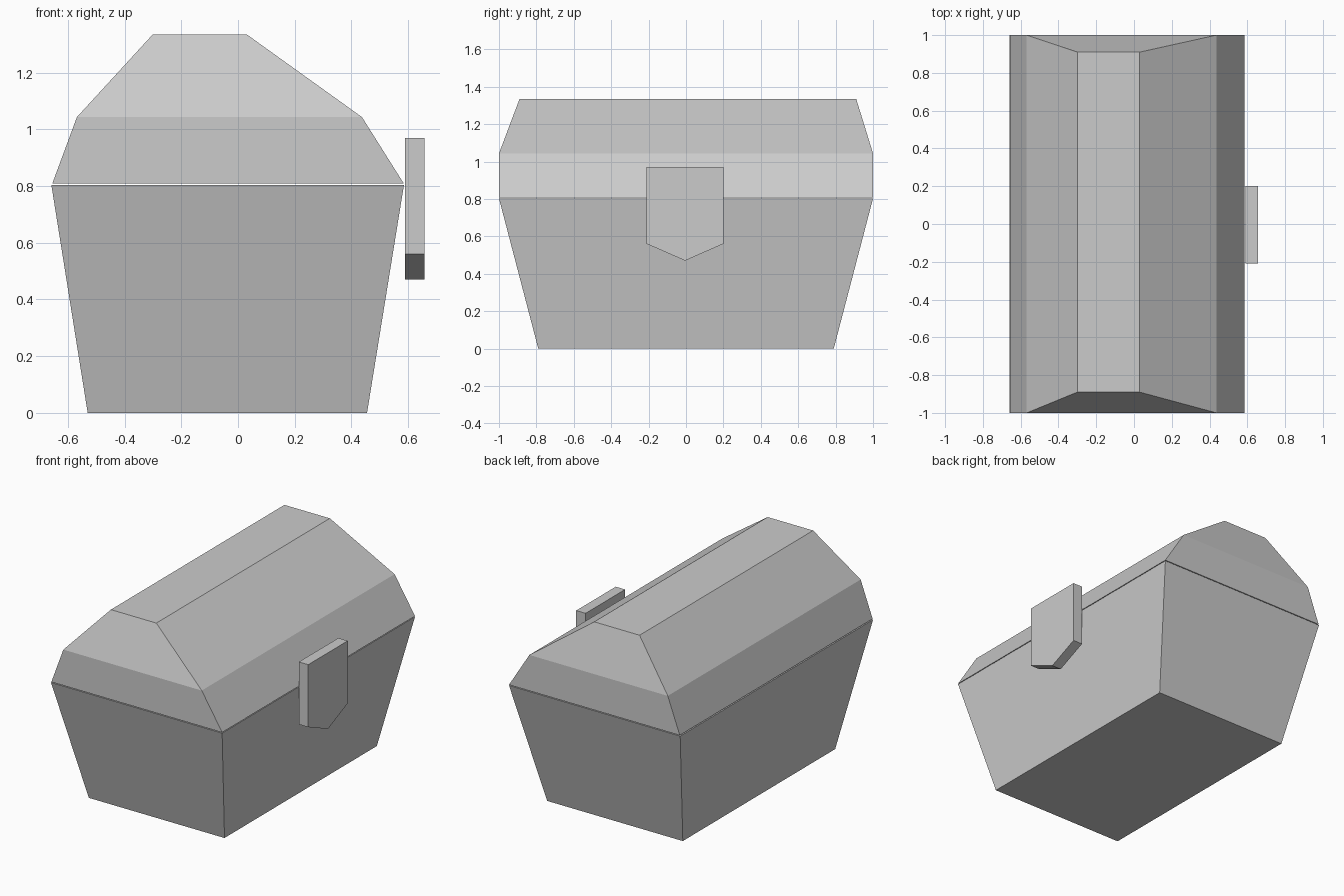
import bpy, bmesh

if "Cube" in bpy.data.objects:
    bpy.data.objects.remove(bpy.data.objects["Cube"])


def make_object(name, bm):
    bmesh.ops.recalc_face_normals(bm, faces=bm.faces)
    mesh = bpy.data.meshes.new(name)
    bm.to_mesh(mesh)
    bm.free()
    obj = bpy.data.objects.new(name, mesh)
    bpy.context.collection.objects.link(obj)
    return obj


def loft(name, loops):
    """Closed solid through matching loops of points."""
    bm = bmesh.new()
    rings = [[bm.verts.new(p) for p in loop] for loop in loops]
    n = len(rings[0])
    for a, b in zip(rings, rings[1:]):
        for i in range(n):
            j = (i + 1) % n
            bm.faces.new((a[i], a[j], b[j], b[i]))
    bm.faces.new(rings[0][::-1])
    bm.faces.new(rings[-1])
    return make_object(name, bm)


def rect(x0, x1, y0, y1, z):
    return [(x0, y0, z), (x1, y0, z), (x1, y1, z), (x0, y1, z)]


# Tapered box body
loft("chest_body", [rect(-0.53, 0.455, -0.79, 0.79, 0),
                    rect(-0.658, 0.585, -1, 1, 0.803)])

# Faceted lid with hipped ends
loft("chest_lid", [rect(-0.655, 0.585, -1, 1, 0.808),
                   rect(-0.568, 0.437, -1, 1, 1.043),
                   rect(-0.30, 0.03, -0.89, 0.91, 1.335)])

# Pointed latch plate in front of the lid seam
plate = [(-0.21, 0.97), (-0.21, 0.56), (-0.005, 0.47), (0.20, 0.56), (0.20, 0.97)]
loft("latch_plate", [[(x, y, z) for y, z in plate] for x in (0.589, 0.657)])
